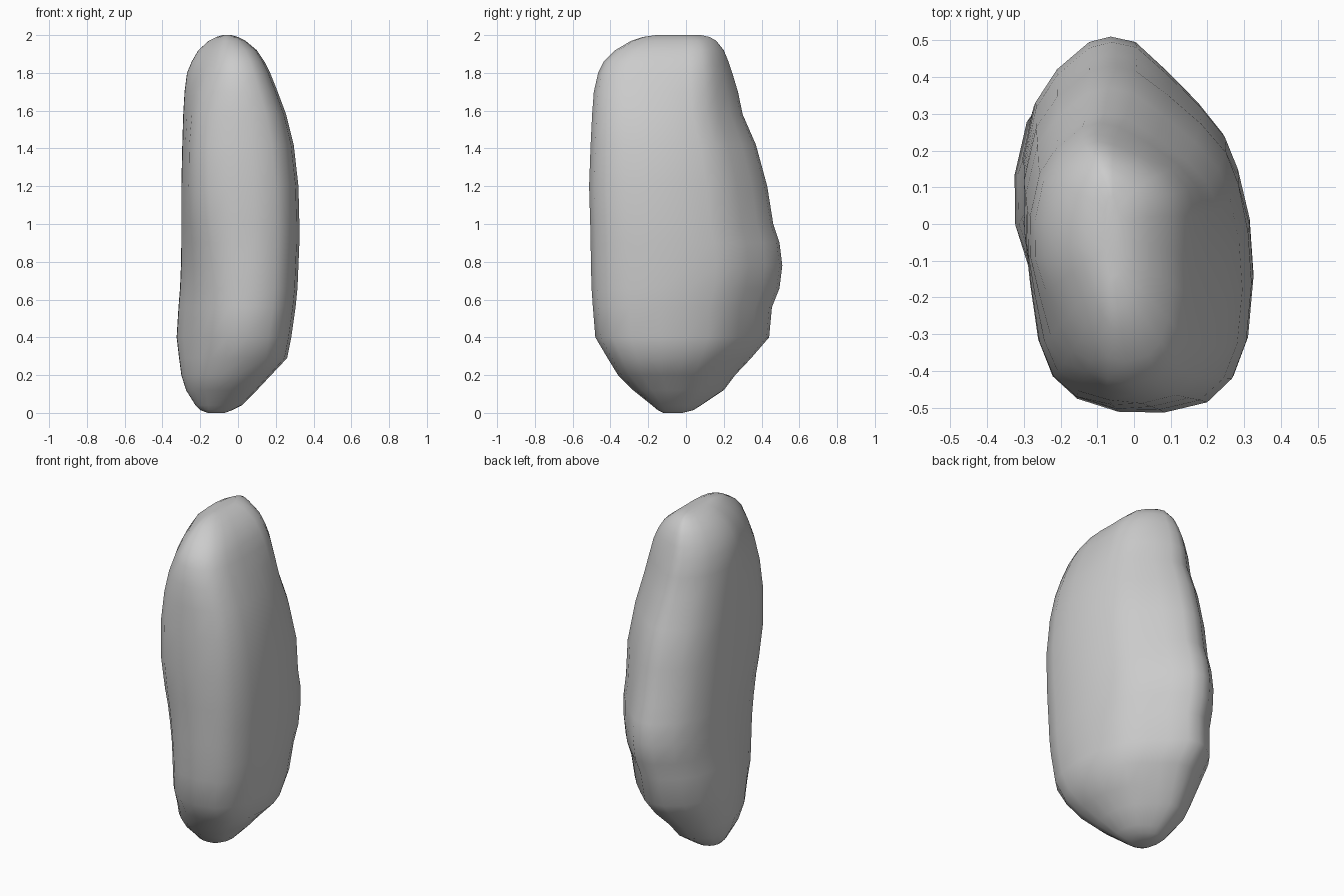
import bpy, bmesh

# Plan outline of the stone at mid height, counter-clockwise from the back tip
OUTLINE = [(-.07, .51), (-.13, .495), (-.22, .42), (-.28, .33), (-.315, .17),
           (-.313, .02), (-.30, -.13), (-.28, -.30), (-.24, -.41), (-.17, -.475),
           (-.05, -.51), (.08, -.51), (.20, -.48), (.27, -.41), (.31, -.30),
           (.325, -.13), (.315, .02), (.285, .16), (.25, .25), (.18, .335),
           (.09, .42), (0, .495)]

# Height rings: z, x min, x max, y min, y max
RINGS = [(0.00, -.16, -.07, -.12, -.02), (0.015, -.20, -.03, -.15, .04),
         (0.04, -.225, .02, -.18, .08), (0.12, -.275, .10, -.28, .20),
         (0.20, -.30, .175, -.36, .26), (0.29, -.312, .26, -.415, .345),
         (0.40, -.325, .282, -.48, .44), (0.56, -.315, .305, -.493, .455),
         (0.66, -.307, .315, -.50, .495), (0.78, -.302, .32, -.503, .51),
         (0.90, -.30, .325, -.505, .495), (1.0, -.30, .325, -.507, .462),
         (1.2, -.30, .32, -.513, .43), (1.42, -.295, .295, -.505, .37),
         (1.58, -.29, .255, -.497, .30), (1.70, -.283, .21, -.488, .275),
         (1.80, -.27, .17, -.465, .245), (1.86, -.245, .14, -.435, .225),
         (1.92, -.21, .10, -.375, .20), (1.97, -.155, .04, -.29, .16),
         (1.99, -.115, .0, -.23, .125), (2.0, -.08, -.035, -.16, .08)]

# Diagonal lean of the corners for each ring
SKEW = [0, .01, .02, .04, .06, .075, .095, .085, .075, .06, .045,
        .03, .01, .01, .03, .055, .08, .08, .07, .05, .03, .01]


def ring_points(ring, skew):
    """Fit the outline into the extents, then lean its two diagonal corners."""
    z, x0, x1, y0, y1 = ring
    for x, y in OUTLINE:
        u = (x + .315) / .64
        v = (y + .51) / 1.02
        w = max(0, (2 * u - 1) * (2 * v - 1)) * skew
        if v > .5 and z < 1.2:      # lower back right corner tucks in a little
            w *= -.25
        yield (min(x1, x0 + u * (x1 - x0) + w), min(y1, y0 + v * (y1 - y0) + w), z)


# Loft the rings into one closed stone
bm = bmesh.new()
loops = [[bm.verts.new(p) for p in ring_points(r, s)] for r, s in zip(RINGS, SKEW)]
n = len(OUTLINE)
for low, high in zip(loops, loops[1:]):
    for i in range(n):
        j = (i + 1) % n
        bm.faces.new((low[i], low[j], high[j], high[i]))
bm.faces.new(loops[0][::-1])
bm.faces.new(loops[-1])
bmesh.ops.recalc_face_normals(bm, faces=bm.faces)
for f in bm.faces:
    f.smooth = True

mesh = bpy.data.meshes.new("standing_stone")
bm.to_mesh(mesh)
bm.free()
stone = bpy.data.objects.new("standing_stone", mesh)
bpy.context.collection.objects.link(stone)
